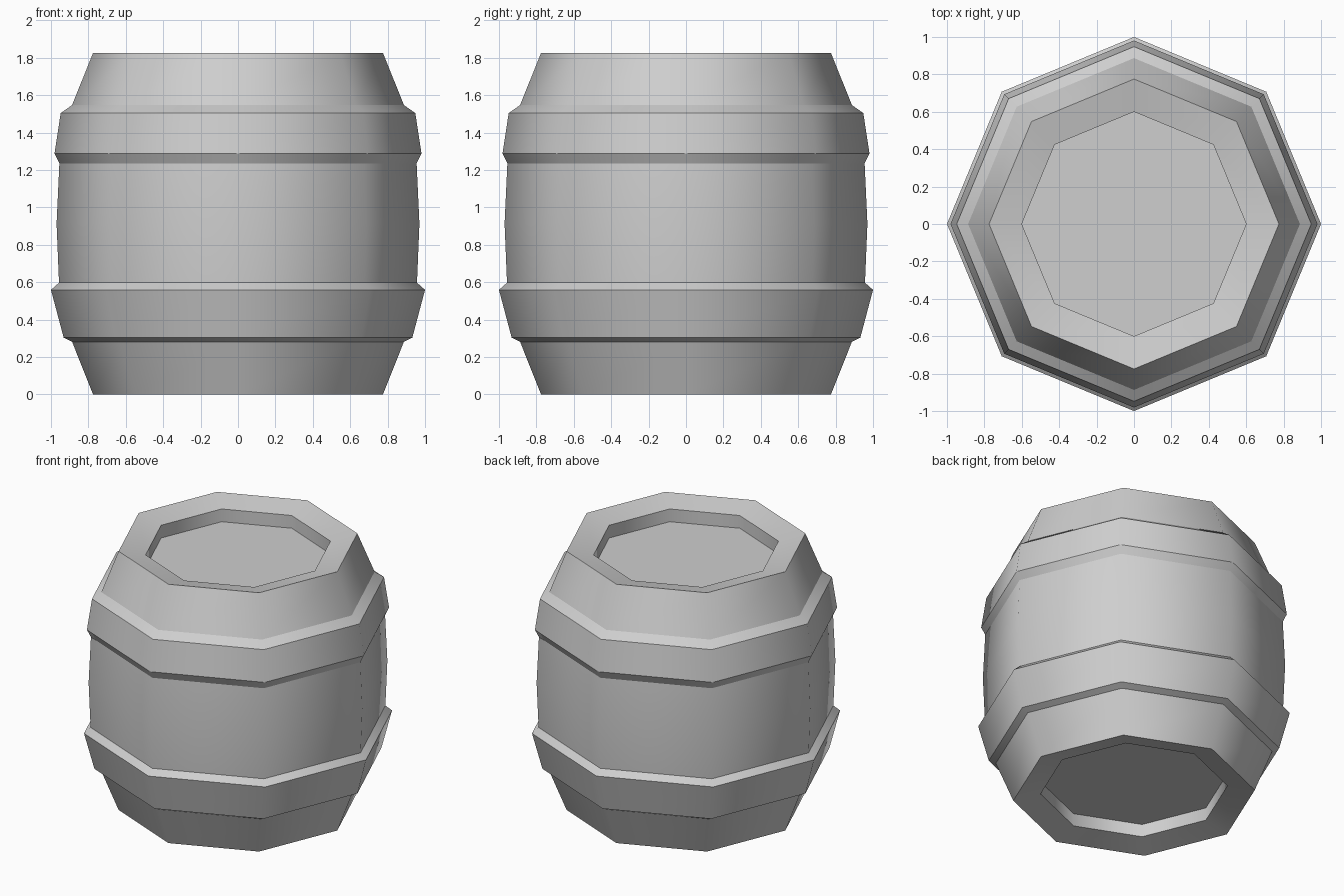
import bpy
import bmesh
from math import cos, sin, pi, radians

cube = bpy.data.objects.get("Cube")
if cube:
    bpy.data.objects.remove(cube, do_unlink=True)

SIDES = 8
HEIGHT = 1.826

grey = bpy.data.materials.new("plain_grey")
grey.use_nodes = True
grey.diffuse_color = (0.62, 0.62, 0.62, 1)
for node in grey.node_tree.nodes:
    if node.type == "BSDF_PRINCIPLED":
        node.inputs["Base Color"].default_value = grey.diffuse_color


def turned(name, profile):
    """Turn a (radius, height) profile, listed bottom to top, into a closed octagonal part."""
    bm = bmesh.new()
    rings = [[bm.verts.new((r * cos(2 * pi * i / SIDES), r * sin(2 * pi * i / SIDES), z))
              for i in range(SIDES)] for r, z in profile]
    for low, high in zip(rings, rings[1:]):
        for i in range(SIDES):
            j = (i + 1) % SIDES
            bm.faces.new((low[i], low[j], high[j], high[i]))
    bm.faces.new(rings[0][::-1])
    bm.faces.new(rings[-1])
    bm.normal_update()

    # Smooth around the sides, crisp at the ring edges
    for face in bm.faces:
        face.smooth = True
    ring_of = {v: n for n, ring in enumerate(rings) for v in ring}
    for edge in bm.edges:
        a, b = edge.verts
        if ring_of[a] == ring_of[b] and edge.calc_face_angle(0) > radians(20):
            edge.smooth = False

    mesh = bpy.data.meshes.new(name)
    bm.to_mesh(mesh)
    bm.free()
    mesh.materials.append(grey)
    obj = bpy.data.objects.new(name, mesh)
    bpy.context.collection.objects.link(obj)


# End: sunken lid, inward-sloping rim, outer edge
lower_end = [(0.60, 0.13), (0.60, 0.04), (0.775, 0)]
upper_end = [(r, HEIGHT - z) for r, z in reversed(lower_end)]

# Raised hoops and the bulging staves between them
lower_hoop = [(0.887, 0.281), (0.932, 0.303), (1.0, 0.559), (0.957, 0.597)]
bulge = [(0.97, HEIGHT / 2)]
upper_hoop = [(0.955, 1.235), (0.981, 1.288), (0.948, 1.504), (0.887, 1.547)]

turned("barrel", lower_end + lower_hoop + bulge + upper_hoop + upper_end)
